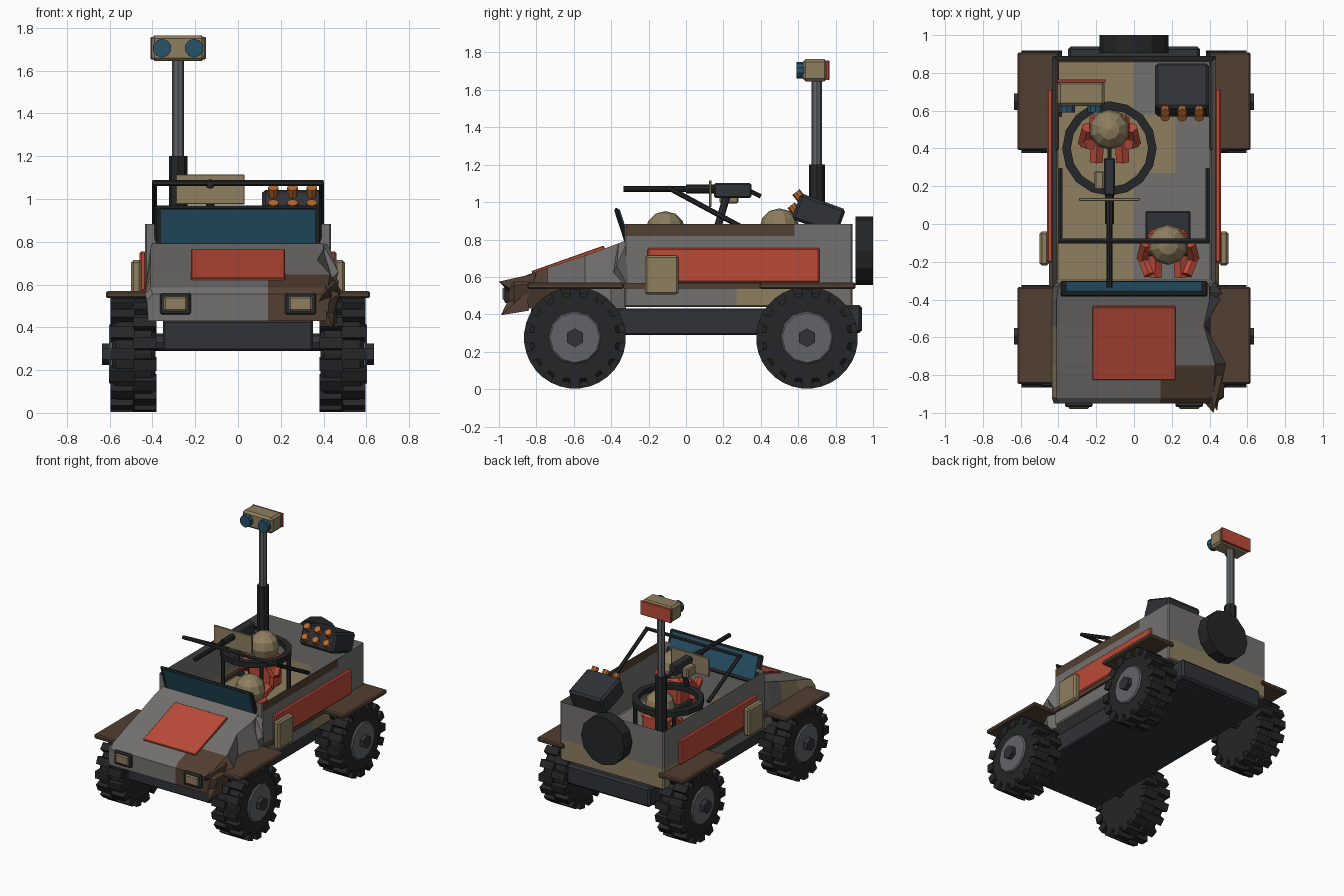
import bpy, bmesh
from math import radians, sin, cos, tau
from mathutils import Vector, Matrix

if "Cube" in bpy.data.objects:
    bpy.data.objects.remove(bpy.data.objects["Cube"])

def mat(name, *c):
    m = bpy.data.materials.new(name)
    m.diffuse_color = (*c, 1)
    m.use_nodes = True
    m.node_tree.nodes["Principled BSDF"].inputs["Base Color"].default_value = m.diffuse_color
    return m

GREY = mat("body_grey", 0.17, 0.165, 0.16)
TAN = mat("tan", 0.27, 0.21, 0.115)
BROWN = mat("brown", 0.085, 0.05, 0.032)
RED = mat("red_panel", 0.50, 0.07, 0.04)
DARK = mat("dark_metal", 0.03, 0.032, 0.038)
BLACK = mat("rubber", 0.018, 0.019, 0.02)
STEEL = mat("steel", 0.12, 0.125, 0.135)
GLASS = mat("glass", 0.02, 0.085, 0.14)
ORANGE = mat("orange", 0.45, 0.14, 0.03)

def finish(name, bm, *mats, bevel=0):
    bmesh.ops.recalc_face_normals(bm, faces=bm.faces)
    me = bpy.data.meshes.new(name)
    bm.to_mesh(me)
    bm.free()
    for m in mats:
        me.materials.append(m)
    ob = bpy.data.objects.new(name, me)
    bpy.context.collection.objects.link(ob)
    if bevel:
        b = ob.modifiers.new("bevel", 'BEVEL')
        b.width, b.segments, b.limit_method = bevel, 1, 'ANGLE'
    return ob

def box(name, loc, size, m, tilt=0, bevel=0.008):
    bm = bmesh.new()
    M = Matrix.Translation(loc) @ Matrix.Rotation(radians(tilt), 4, 'X') @ Matrix.Diagonal((*size, 1))
    bmesh.ops.create_cube(bm, size=1, matrix=M)
    return finish(name, bm, m, bevel=bevel)

def rod(name, a, b, r, m, n=8, r2=None, bevel=0):
    a, b = Vector(a), Vector(b)
    d = b - a
    M = Matrix.Translation((a + b) / 2) @ d.to_track_quat('Z', 'Y').to_matrix().to_4x4()
    bm = bmesh.new()
    bmesh.ops.create_cone(bm, cap_ends=True, segments=n, radius1=r,
                          radius2=r if r2 is None else r2, depth=d.length, matrix=M)
    return finish(name, bm, m, bevel=bevel)

def shard(name, pts, m):
    bm = bmesh.new()
    for p in pts:
        bm.verts.new(p)
    bmesh.ops.convex_hull(bm, input=bm.verts)
    return finish(name, bm, m)

def paint(bm, cuts, rule):
    # slice along camouflage borders, then colour each face by its centre
    for axis, v in cuts:
        co, no = Vector(), Vector()
        co[axis], no[axis] = v, 1
        bmesh.ops.bisect_plane(bm, geom=bm.verts[:] + bm.edges[:] + bm.faces[:], plane_co=co, plane_no=no)
    for f in bm.faces:
        f.material_index = rule(*f.calc_center_median())

# open tub with hollow cabin
bm = bmesh.new()
bmesh.ops.create_cube(bm, size=1, matrix=Matrix.Translation((0, 0.28, 0.665)) @ Matrix.Diagonal((0.87, 1.22, 0.45, 1)))
top = max(bm.faces, key=lambda f: f.calc_center_median().z)
bmesh.ops.inset_region(bm, faces=[top], thickness=0.035)
bmesh.ops.translate(bm, verts=top.verts[:], vec=(0, 0, -0.36))
def tub_rule(x, y, z):
    if x > 0.42:
        if z > 0.82 and y < 0.58: return 2
        return int(z < 0.54 and 0.27 < y < 0.55)
    if y > 0.87 or x < -0.42:
        return int(z < 0.6 and y > 0.27)
    return int(z < 0.6 and (x < 0 or (x < 0.22 and 0.27 < y < 0.58)))
paint(bm, [(0, 0), (0, 0.22), (1, 0.27), (1, 0.55), (1, 0.58), (2, 0.54), (2, 0.6), (2, 0.82)], tub_rule)
finish("tub", bm, GREY, TAN, BROWN, bevel=0.008)

# sloping hood lofted through cross sections, right flank crumpled
bm = bmesh.new()
rings = []
for y, zt, xl, xr, dent in [(-0.95, 0.555, 0.40, 0.40, 0.0), (-0.92, 0.585, 0.41, 0.42, 0.03),
                            (-0.74, 0.65, 0.41, 0.43, 0.03), (-0.54, 0.715, 0.41, 0.37, -0.02),
                            (-0.40, 0.765, 0.41, 0.40, 0.03), (-0.32, 0.795, 0.40, 0.40, 0.0)]:
    zm = min(0.57, zt - 0.03)
    pts = [(-0.42, 0.43), (-xl - 0.025, zm), (-xl, zt), (xr, zt), (xr + 0.025 + dent, zm), (0.42 + dent / 2, 0.43)]
    rings.append([bm.verts.new((x, y, z)) for x, z in pts])
for a, b in zip(rings, rings[1:]):
    for i in range(6):
        j = (i + 1) % 6
        bm.faces.new((a[i], a[j], b[j], b[i]))
bm.faces.new(rings[0])
bm.faces.new(rings[-1])
def hood_rule(x, y, z):
    if (x > 0.14 and y < -0.75) or (x > 0.415 and y < -0.55): return 2
    return int(x < -0.41 and -0.92 < y < -0.54)
paint(bm, [(0, 0.14), (1, -0.75)], hood_rule)
finish("hood", bm, GREY, TAN, BROWN)
box("hood_panel", (0, -0.63, 0.69), (0.44, 0.41, 0.02), RED, 19.5, 0.004)

# torn metal at the right front corner and flank
shard("torn_corner_upper", [(0.42, -1.0, 0.575), (0.47, -0.8, 0.62), (0.40, -0.8, 0.61), (0.46, -0.85, 0.48), (0.36, -0.93, 0.5)], BROWN)
shard("torn_corner_lower", [(0.44, -0.99, 0.395), (0.46, -0.84, 0.42), (0.38, -0.9, 0.44), (0.46, -0.85, 0.52), (0.40, -0.93, 0.52)], BROWN)
shard("torn_flank", [(0.47, -0.37, 0.66), (0.42, -0.31, 0.80), (0.40, -0.36, 0.78), (0.44, -0.31, 0.55), (0.41, -0.40, 0.6)], GREY)

# chassis and rear bumper
box("chassis", (0, 0.02, 0.36), (0.70, 1.70, 0.14), DARK)
box("rear_bumper", (0, 0.87, 0.375), (0.70, 0.14, 0.15), DARK, bevel=0.015)

# parts mirrored left and right
for s, side in ((-1, "left"), (1, "right")):
    box(side + "_side_panel", (s * 0.445, 0.255, 0.662), (0.03, 0.92, 0.185), RED)
    box(side + "_pouch", (s * 0.475, -0.13, 0.61), (0.05, 0.18, 0.21), TAN, bevel=0.012)
    box(side + "_sill", (s * 0.435, 0.28, 0.553), (0.03, 1.22, 0.03), BROWN, bevel=0)
    box(side + "_headlight_frame", (s * 0.293, -0.955, 0.51), (0.145, 0.03, 0.10), DARK)
    box(side + "_headlight", (s * 0.293, -0.965, 0.51), (0.11, 0.03, 0.07), TAN)
    rod(side + "_roll_bar_leg", (s * 0.39, 0.29, 0.87), (s * 0.39, -0.09, 1.075), 0.014, BLACK, 6)
    for y, yf, end in ((-0.594, -0.59, "front"), (0.647, 0.65, "rear")):
        n = f"{side}_{end}_"
        box(n + "fender", (s * 0.508, yf, 0.553), (0.22, 0.515, 0.033), BROWN)
        rod(n + "tyre", (s * 0.385, y, 0.275), (s * 0.59, y, 0.275), 0.243, BLACK, 24, bevel=0.02)
        # staggered tread lugs in two rows
        bm = bmesh.new()
        for i in range(32):
            a = tau * i / 32
            M = (Matrix.Translation((s * (0.435 if i % 2 else 0.54), y, 0.275)) @ Matrix.Rotation(a, 4, 'X')
                 @ Matrix.Translation((0, 0, 0.24)) @ Matrix.Diagonal((0.11, 0.055, 0.062, 1)))
            bmesh.ops.create_cube(bm, size=1, matrix=M)
        finish(n + "tread", bm, BLACK)
        rod(n + "rim", (s * 0.5, y, 0.275), (s * 0.603, y, 0.275), 0.142, STEEL, 12, bevel=0.008)
        rod(n + "hub", (s * 0.59, y, 0.275), (s * 0.635, y, 0.275), 0.05, DARK, 6)
        rod(n + "axle", (s * 0.33, y, 0.33), (s * 0.40, y, 0.33), 0.04, DARK)

# roll bar, windscreen, spare wheel
rod("roll_bar_top", (-0.40, -0.09, 1.075), (0.40, -0.09, 1.075), 0.014, BLACK, 6)
box("windscreen_frame", (0, -0.343, 0.868), (0.78, 0.022, 0.21), BLACK, 18)
box("windscreen_glass", (0, -0.343, 0.878), (0.72, 0.03, 0.165), GLASS, 18, 0)
rod("spare_wheel", (0, 0.905, 0.74), (0, 1.0, 0.74), 0.183, BLACK, 12)

# sensor mast
rod("mast_base", (-0.28, 0.70, 0.52), (-0.28, 0.70, 1.20), 0.043, BLACK, 8)
rod("mast_tube", (-0.28, 0.70, 1.15), (-0.28, 0.70, 1.66), 0.028, STEEL, 8)
box("sensor_head", (-0.28, 0.69, 1.705), (0.25, 0.13, 0.12), TAN, bevel=0.015)
box("sensor_back_plate", (-0.28, 0.757, 1.705), (0.26, 0.018, 0.105), RED, bevel=0.004)
for x in (-0.355, -0.205):
    rod("sensor_lens", (x, 0.64, 1.705), (x, 0.59, 1.705), 0.044, GLASS, 10)

# launcher box with six tubes
T = Matrix.Translation((0.255, 0.71, 0.935)) @ Matrix.Rotation(radians(-20), 4, 'X')
box("launcher", T.translation, (0.285, 0.255, 0.147), DARK, -20, 0.015)
for x in (-0.09, 0, 0.09):
    for z in (-0.03, 0.045):
        rod("launcher_tube", T @ Vector((x, -0.10, z - 0.01)), T @ Vector((x, -0.155, z + 0.025)), 0.025, ORANGE, 8)

# gun ring, pintle and gun
bm = bmesh.new()
prof = [(0.205, 0.84), (0.25, 0.84), (0.25, 0.88), (0.205, 0.88)]
loops = [[bm.verts.new((-0.13 + r * cos(tau * i / 16), 0.40 + r * sin(tau * i / 16), z)) for r, z in prof] for i in range(16)]
for i in range(16):
    a, b = loops[i], loops[(i + 1) % 16]
    for k in range(4):
        bm.faces.new((a[k], a[(k + 1) % 4], b[(k + 1) % 4], b[k]))
finish("gun_ring", bm, BLACK)
for k in range(4):
    a = tau * (k + 0.5) / 4
    c, d = 0.23 * cos(a), 0.23 * sin(a)
    rod("ring_post", (-0.13 + c, 0.40 + d, 0.52), (-0.13 + c, 0.40 + d, 0.85), 0.014, BLACK, 6)
rod("gun_pintle", (-0.13, 0.17, 0.87), (-0.13, 0.22, 1.04), 0.02, DARK)
box("gun_body", (-0.13, 0.25, 1.062), (0.06, 0.20, 0.08), DARK)
rod("gun_barrel", (-0.13, -0.335, 1.07), (-0.13, 0.16, 1.07), 0.016, BLACK)
rod("gun_barrel_sleeve", (-0.13, 0.0, 1.07), (-0.13, 0.16, 1.07), 0.023, BLACK)
box("gun_shield", (-0.13, 0.13, 1.045), (0.32, 0.015, 0.14), TAN, bevel=0.003)
box("ammo_box", (-0.185, 0.23, 1.03), (0.05, 0.10, 0.075), TAN)
rod("gun_grip", (-0.13, 0.34, 1.06), (-0.13, 0.40, 1.03), 0.012, BLACK, 6)

# two crew members
def crew(name, x, y, ztop, hands):
    z = ztop - 0.11
    bm = bmesh.new()
    bmesh.ops.create_uvsphere(bm, u_segments=10, v_segments=6, radius=0.107, matrix=Matrix.Translation((x, y, z)))
    finish(name + "_helmet", bm, TAN)
    box(name + "_torso", (x, y + 0.01, z - 0.18), (0.21, 0.14, 0.24), RED, bevel=0.02)
    for s in (-1, 1):
        sh = Vector((x + s * 0.115, y + 0.01, z - 0.09))
        el = sh + Vector((s * 0.02, -0.08, -0.08))
        rod(name + "_upper_arm", sh, el, 0.035, RED, 6)
        rod(name + "_forearm", el, (x + s * 0.10, hands[0], hands[1]), 0.03, RED, 6)
        rod(name + "_leg", (x + s * 0.06, y, z - 0.27), (x + s * 0.07, y - 0.17, 0.55), 0.04, RED, 6)
crew("driver", 0.18, -0.11, 0.955, (-0.27, 0.70))
crew("gunner", -0.13, 0.50, 0.97, (0.42, 0.75))
box("driver_seat", (0.18, -0.05, 0.56), (0.24, 0.24, 0.08), DARK)
